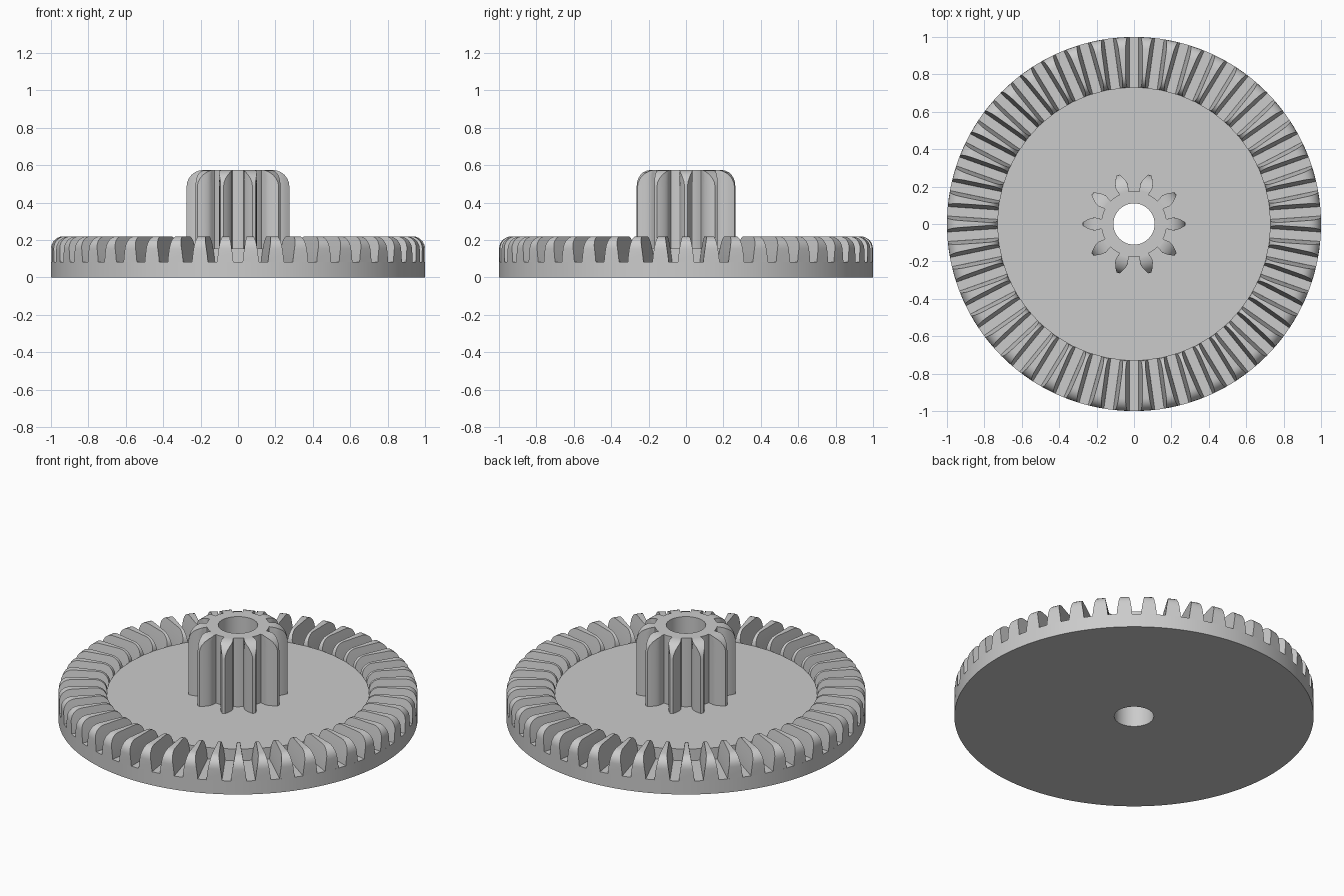
import bpy, bmesh, math

if "Cube" in bpy.data.objects:
    bpy.data.objects.remove(bpy.data.objects["Cube"])

TAU = math.tau
CROWN_TEETH, PINION_TEETH = 46, 10
GAP_FLOOR, DISC_TOP, CROWN_TOP, PINION_TOP = 0.083, 0.154, 0.22, 0.575
R_IN, R_OUT, ROUND = 0.73, 1.0, 0.066

grey = bpy.data.materials.new("grey plastic")
grey.diffuse_color = (0.6, 0.6, 0.6, 1)
grey.use_nodes = True
grey.node_tree.nodes["Principled BSDF"].inputs["Base Color"].default_value = grey.diffuse_color


def finish(bm, name, angle):
    bmesh.ops.recalc_face_normals(bm, faces=bm.faces)
    mesh = bpy.data.meshes.new(name)
    bm.to_mesh(mesh)
    bm.free()
    mesh.materials.append(grey)
    ob = bpy.data.objects.new(name, mesh)
    bpy.context.collection.objects.link(ob)
    bpy.ops.object.select_all(action='DESELECT')
    ob.select_set(True)
    bpy.context.view_layer.objects.active = ob
    bpy.ops.object.shade_smooth_by_angle(angle=math.radians(angle))
    return ob


def loft(bm, sections):
    """Bridge equal-length closed sections and cap both ends."""
    rings = [[bm.verts.new(p) for p in s] for s in sections]
    n = len(rings[0])
    for a, b in zip(rings, rings[1:]):
        for i in range(n):
            j = (i + 1) % n
            bm.faces.new((a[i], a[j], b[j], b[i]))
    bm.faces.new(rings[0])
    bm.faces.new(rings[-1])


def lathe(name, profile, steps):
    """Revolve a closed (radius, z) profile about the z axis."""
    bm = bmesh.new()
    rings = [[bm.verts.new((r * math.cos(TAU * k / steps), r * math.sin(TAU * k / steps), z))
              for r, z in profile] for k in range(steps)]
    n = len(profile)
    for k in range(steps):
        a, b = rings[k], rings[(k + 1) % steps]
        for i in range(n):
            j = (i + 1) % n
            bm.faces.new((a[i], a[j], b[j], b[i]))
    return finish(bm, name, 30)


# Disc with a raised middle and hollow hub in one turned piece
lathe("disc_and_hub", [(0.11, 0), (R_OUT, 0), (R_OUT, GAP_FLOOR), (R_IN, GAP_FLOOR),
                       (R_IN, DISC_TOP), (0.175, DISC_TOP),
                       (0.175, PINION_TOP), (0.11, PINION_TOP)], 184)


# Crown teeth: gaps keep a constant floor width and flare toward the top
def crown_section(r, top, turn):
    side = []
    for k in range(6):
        z = GAP_FLOOR + (top - GAP_FLOOR) * k / 5
        gap = 0.025 + 0.02 * ((z - GAP_FLOOR) / (CROWN_TOP - GAP_FLOOR)) ** 1.3
        side.append((math.pi / CROWN_TEETH - gap / r, z))
    outline = side + [(0, top)] + [(-a, z) for a, z in reversed(side)] + [(0, GAP_FLOOR)]
    return [(r * math.cos(turn + a), r * math.sin(turn + a), z) for a, z in outline]


quarter = [math.pi / 2 * k / 6 for k in range(7)]
ridge = [(R_IN + ROUND * (1 - math.cos(t)), CROWN_TOP - ROUND * (1 - math.sin(t))) for t in quarter]
ridge += [(R_OUT - ROUND * (1 - math.sin(t)), CROWN_TOP - ROUND * (1 - math.cos(t))) for t in quarter]
bm = bmesh.new()
for i in range(CROWN_TEETH):
    loft(bm, [crown_section(r, top, TAU * i / CROWN_TEETH) for r, top in ridge])
finish(bm, "crown_teeth", 30)

# Pinion teeth: leaf-shaped outline, with the upper tips rounded inward
LEAF = [(0.165, 0.025), (0.19, 0.029), (0.21, 0.035), (0.23, 0.031),
        (0.25, 0.023), (0.265, 0.015), (0.275, 0.008)]


def half_width(r):
    for (r0, w0), (r1, w1) in zip(LEAF, LEAF[1:]):
        if r <= r1:
            return w0 + (w1 - w0) * (r - r0) / (r1 - r0)
    return LEAF[-1][1]


def pinion_section(tip, z, turn):
    radii = [0.165 + (tip - 0.165) * k / 8 for k in range(9)]
    outline = [(r, half_width(r)) for r in radii] + [(r, -half_width(r)) for r in reversed(radii)]
    c, s = math.cos(turn), math.sin(turn)
    return [(x * c - y * s, x * s + y * c, z) for x, y in outline]


levels = [(0.275, DISC_TOP)]
levels += [(0.185 + 0.09 * math.cos(t), PINION_TOP - 0.09 * (1 - math.sin(t))) for t in quarter]
bm = bmesh.new()
for i in range(PINION_TEETH):
    loft(bm, [pinion_section(tip, z, TAU * i / PINION_TEETH) for tip, z in levels])
finish(bm, "pinion_teeth", 30)
